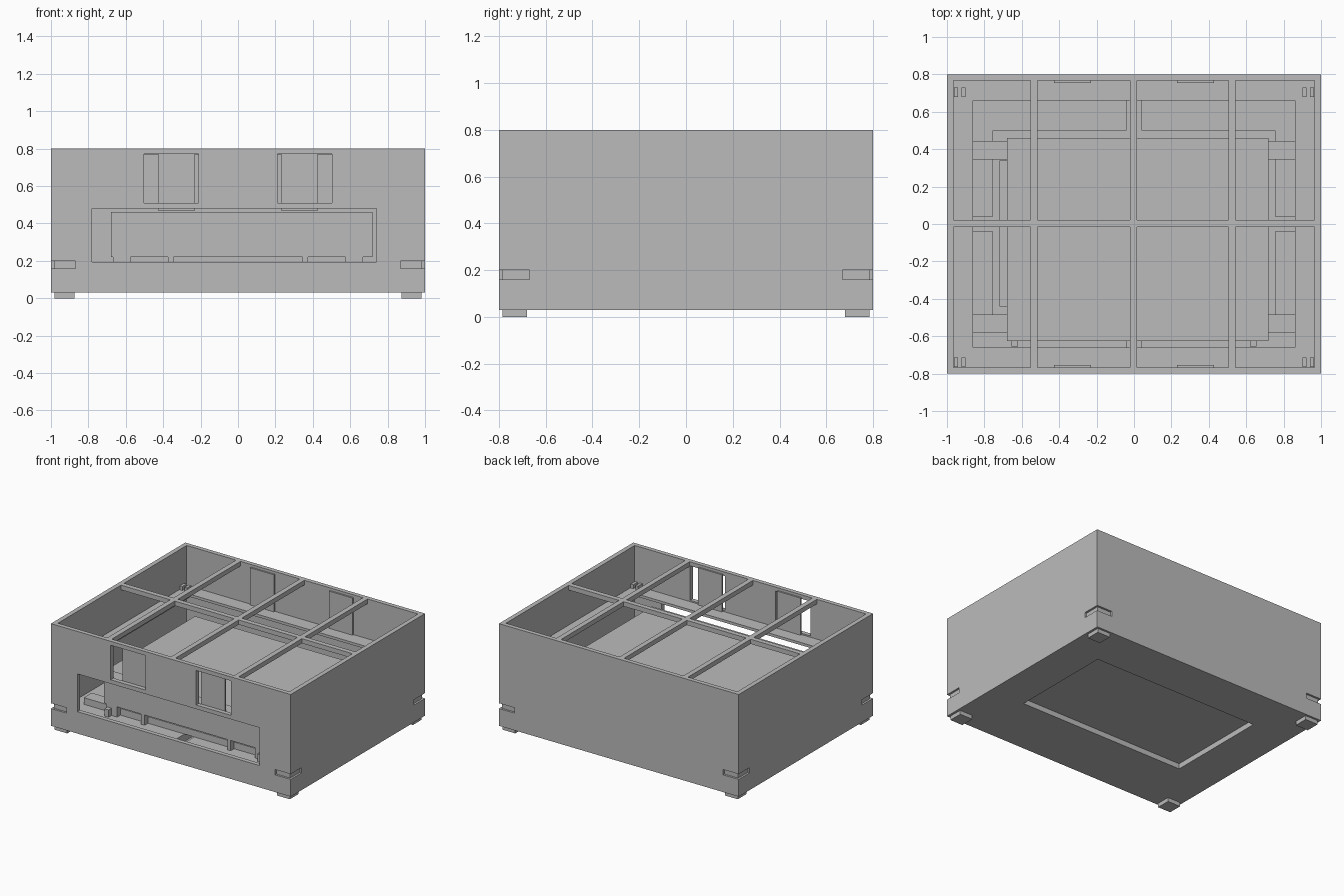
import bpy
import bmesh
from mathutils import Matrix, Vector

cube = bpy.data.objects.get("Cube")
if cube:
    bpy.data.objects.remove(cube, do_unlink=True)

grey = bpy.data.materials.new("plain grey")
grey.use_nodes = True
grey.diffuse_color = (0.5, 0.5, 0.5, 1)
bsdf = next(n for n in grey.node_tree.nodes if n.type == 'BSDF_PRINCIPLED')
bsdf.inputs["Base Color"].default_value = (0.5, 0.5, 0.5, 1)


def box(name, x, y, z):
    """Box from (low, high) ranges along each axis."""
    centre = Vector([(a + b) / 2 for a, b in (x, y, z)])
    size = Vector([b - a for a, b in (x, y, z)])
    bm = bmesh.new()
    bmesh.ops.create_cube(bm, size=1, matrix=Matrix.Translation(centre) @ Matrix.Diagonal(size.to_4d()))
    mesh = bpy.data.meshes.new(name)
    bm.to_mesh(mesh)
    bm.free()
    mesh.materials.append(grey)
    obj = bpy.data.objects.new(name, mesh)
    bpy.context.collection.objects.link(obj)
    return obj


def span(side, a, b):
    """Range a..b, mirrored when side is -1."""
    return tuple(sorted((side * a, side * b)))


def carve(obj, cutters):
    """Subtract the cutters from obj, then remove them."""
    for cutter in cutters:
        cutter.hide_render = True
        mod = obj.modifiers.new("cut", 'BOOLEAN')
        mod.operation = 'DIFFERENCE'
        mod.solver = 'EXACT'
        mod.object = cutter
    bpy.context.view_layer.update()
    graph = bpy.context.evaluated_depsgraph_get()
    mesh = bpy.data.meshes.new_from_object(obj.evaluated_get(graph))
    obj.modifiers.clear()
    obj.data = mesh
    for cutter in cutters:
        bpy.data.objects.remove(cutter, do_unlink=True)


SIDES = (-1, 1)
CORNERS = [(sx, sy) for sx in SIDES for sy in SIDES]
IN_X, IN_Y = 0.965, 0.767
TOP = 0.8

# Open case with front slot, two windows, underside recess and corner grooves
case = box("case", (-1, 1), (-0.8, 0.8), (0.03, TOP))
cutters = [
    box("cavity_cutter", (-IN_X, IN_X), (-IN_Y, IN_Y), (0.085, 1)),
    box("slot_cutter", (-0.78, 0.74), (-0.9, -0.7), (0.195, 0.48)),
    box("recess_cutter", (-0.68, 0.71), (-0.33, 0.46), (-0.1, 0.07)),
]
for s in SIDES:
    cutters.append(box("window_cutter", span(s, 0.21, 0.503), (-0.9, -0.7), (0.51, 0.77)))
for sx, sy in CORNERS:
    cutters.append(box("groove_cutter", span(sx, 0.87, 1.1), span(sy, 0.785, 0.9), (0.16, 0.2)))
    cutters.append(box("groove_cutter", span(sx, 0.985, 1.1), span(sy, 0.67, 0.9), (0.16, 0.2)))
carve(case, cutters)

# Top grid bars
for i, x in enumerate((-0.535, -0.002, 0.525)):
    box(f"grid_bar_{i}", (x - 0.019, x + 0.019), (-IN_Y, IN_Y), (0.765, TOP))
box("grid_cross_bar", (-IN_X, IN_X), (-0.016, 0.021), (0.765, TOP))

# Ledge around the inside wall
ledge = box("ledge", (-IN_X, IN_X), (-IN_Y, IN_Y), (0.48, 0.5))
carve(ledge, [box("ledge_cutter", (-0.86, 0.86), (-0.66, 0.66), (0.4, 0.6))])

# Shutter plates on the front and back walls
for sx, sy in CORNERS:
    box("shutter_plate", span(sx, 0.23, 0.428), span(sy, 0.755, IN_Y), (0.47, 0.78))

# Feet and the small clips standing on the ledge corners
for sx, sy in CORNERS:
    box("foot", span(sx, 0.875, 0.982), span(sy, 0.68, 0.785), (0, 0.03))
    y0 = 0.68 if sy > 0 else -0.765
    for x in (0.9, 0.94):
        box("corner_clip", span(sx, x, x + 0.022), (y0, y0 + 0.05), (0.5, 0.53))

# Raised floor: quarters split by channels, around a central pocket
for sx, sy in CORNERS:
    inner_y = 0.5 if sy > 0 else 0.485
    box("floor_side", span(sx, 0.755, IN_X), span(sy, 0.04, inner_y), (0.085, 0.14))
    box("floor_end", span(sx, 0.04, IN_X), span(sy, inner_y, IN_Y), (0.085, 0.14))

# Cross rails under the inner block
for i, (y0, y1) in enumerate(((-0.58, -0.485), (0.345, 0.445))):
    box(f"cross_rail_{i}", (-0.88, 0.88), (y0, y1), (0.14, 0.19))
box("side_strip", (-0.72, -0.66), (-0.44, 0.34), (0.085, 0.19))

# Inner block and its supports
box("inner_block", (-0.68, 0.72), (-0.625, 0.46), (0.22, 0.46))
for s in SIDES:
    for x0, x1 in ((0.575, 0.668), (0.345, 0.373)):
        box("block_support", span(s, x0, x1), (-0.62, 0.44), (0.13, 0.22))
    box("front_peg", span(s, 0.62, 0.655), (-0.655, -0.6), (0.13, 0.195))
